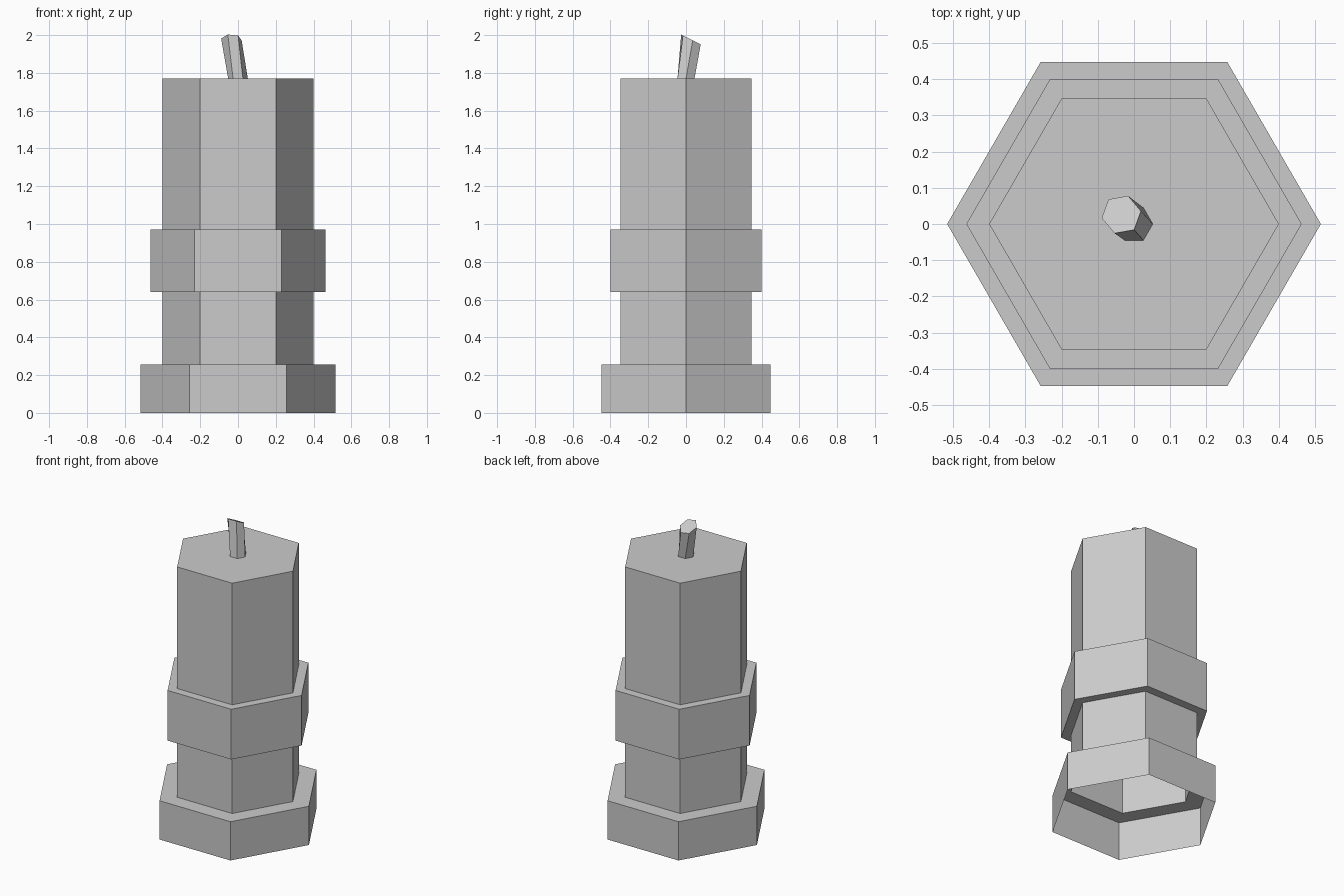
import bpy
import bmesh
from math import cos, sin, radians

SIDES = 6

cube = bpy.data.objects.get("Cube")
if cube:
    bpy.data.objects.remove(cube, do_unlink=True)

grey = bpy.data.materials.new("plain grey")
grey.use_nodes = True
colour = (0.6, 0.6, 0.6, 1)
grey.diffuse_color = colour
grey.node_tree.nodes["Principled BSDF"].inputs["Base Color"].default_value = colour


def hexagon(radius, z, centre=(0, 0), turn=0, slope=0):
    """Six points; slope makes the ring fall away towards the back."""
    ring = []
    for i in range(SIDES):
        a = radians(turn + i * 360 / SIDES)
        dx, dy = radius * cos(a), radius * sin(a)
        ring.append((centre[0] + dx, centre[1] + dy, z - slope * dy))
    return ring


def loft(name, rings):
    """Skin the rings from the bottom up, open below and capped on top."""
    bm = bmesh.new()
    loops = [[bm.verts.new(p) for p in ring] for ring in rings]
    for low, high in zip(loops, loops[1:]):
        for i in range(SIDES):
            j = (i + 1) % SIDES
            bm.faces.new((low[i], low[j], high[j], high[i]))
    bm.faces.new(loops[-1])
    mesh = bpy.data.meshes.new(name)
    bm.to_mesh(mesh)
    bm.free()
    mesh.materials.append(grey)
    obj = bpy.data.objects.new(name, mesh)
    bpy.context.collection.objects.link(obj)
    return obj


# Hollow stepped body: foot, lower shaft, collar, upper shaft
FOOT, COLLAR, SHAFT = 0.516, 0.463, 0.4
profile = [(FOOT, 0), (FOOT, 0.255), (SHAFT, 0.255), (SHAFT, 0.64),
           (COLLAR, 0.64), (COLLAR, 0.97), (SHAFT, 0.97), (SHAFT, 1.77)]
loft("candle_body", [hexagon(r, z) for r, z in profile])

# Leaning wick with a slanted tip
loft("wick", [
    hexagon(0.052, 1.77),
    hexagon(0.055, 1.977, centre=(-0.035, 0.026), turn=10, slope=0.5),
])
